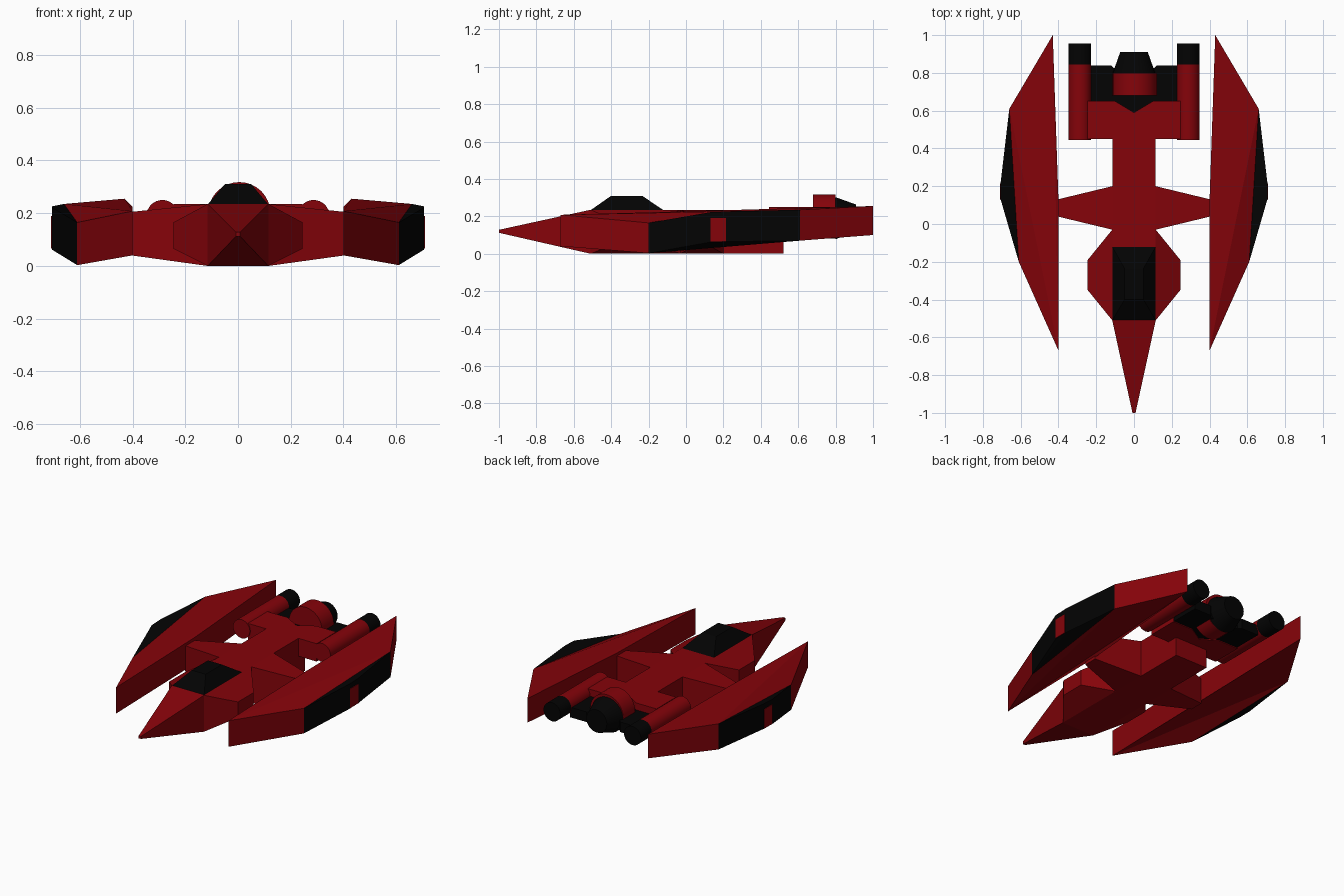
import bpy, bmesh, math
from mathutils import Matrix

if "Cube" in bpy.data.objects:
    bpy.data.objects.remove(bpy.data.objects["Cube"])


def material(name, rgb):
    m = bpy.data.materials.new(name)
    m.diffuse_color = (*rgb, 1)
    m.use_nodes = True
    m.node_tree.nodes["Principled BSDF"].inputs["Base Color"].default_value = m.diffuse_color
    return m


RED = material("red_paint", (0.235, 0.001, 0.003))
BLACK = material("black_trim", (0.001, 0.001, 0.001))


def finish(name, bm, mat):
    bmesh.ops.recalc_face_normals(bm, faces=bm.faces)
    me = bpy.data.meshes.new(name)
    bm.to_mesh(me)
    bm.free()
    me.materials.append(mat)
    ob = bpy.data.objects.new(name, me)
    bpy.context.collection.objects.link(ob)
    return ob


def loft(name, a, b, mat, mirror=False, fan=False):
    """Solid between two matching rings; mirror adds the copy across x = 0."""
    bm = bmesh.new()
    n = len(a)
    for s in ((1, -1) if mirror else (1,)):
        ra, rb = [[bm.verts.new((s * x, y, z)) for x, y, z in r] for r in (a, b)]
        for i in range(n):
            j = (i + 1) % n
            bm.faces.new((ra[i], ra[j], rb[j], rb[i]))
        for r in (ra, rb):
            if fan:
                for i in range(1, n - 1):
                    bm.faces.new((r[0], r[i], r[i + 1]))
            else:
                bm.faces.new(r)
    return finish(name, bm, mat)


def rect_y(hx, z0, z1, y):
    return [(-hx, y, z0), (hx, y, z0), (hx, y, z1), (-hx, y, z1)]


def rect_x(x, y0, y1, z0, z1):
    return [(x, y0, z0), (x, y1, z0), (x, y1, z1), (x, y0, z1)]


def rect_z(hx, y0, y1, z):
    return [(-hx, y0, z), (hx, y0, z), (hx, y1, z), (-hx, y1, z)]


def slab(name, outline, mat, mirror=False):
    """Solid from (x, y, z_bottom, z_top) outline points."""
    return loft(name, [(x, y, b) for x, y, b, t in outline],
                [(x, y, t) for x, y, b, t in outline], mat, mirror, fan=mirror)


def symmetric_slab(name, tip, half, z0, z1, mat):
    """Flat slab from a centre point and the outline of its right half."""
    pts = [tip] + half + [(-x, y) for x, y in reversed(half)]
    return slab(name, [(x, y, z0, z1) for x, y in pts], mat)


def tube(name, x, z, y0, y1, r0, r1, mat, mirror=False):
    bm = bmesh.new()
    for s in ((1, -1) if mirror else (1,)):
        m = Matrix.Translation((s * x, (y0 + y1) / 2, z)) @ Matrix.Rotation(-math.pi / 2, 4, 'X')
        bmesh.ops.create_cone(bm, cap_ends=True, segments=32, radius1=r0,
                              radius2=r1, depth=y1 - y0, matrix=m)
    ob = finish(name, bm, mat)
    bpy.ops.object.select_all(action='DESELECT')
    ob.select_set(True)
    bpy.context.view_layer.objects.active = ob
    bpy.ops.object.shade_smooth_by_angle(angle=math.radians(35))


# Central fuselage: pointed nose, spine and bulging cheeks
loft("nose", rect_y(0.008, 0.112, 0.128, -1.0), rect_y(0.115, 0, 0.235, -0.51), RED)
loft("spine", rect_y(0.115, 0, 0.235, -0.51), rect_y(0.115, 0, 0.235, 0.52), RED)
loft("cheek", rect_x(0.115, -0.51, -0.03, 0, 0.235),
     rect_x(0.245, -0.35, -0.19, 0.065, 0.165), RED, mirror=True)
loft("canopy", rect_z(0.115, -0.51, -0.12, 0.233), rect_z(0.05, -0.40, -0.235, 0.31), BLACK)

# Struts joining the spine to the wings
loft("strut", rect_x(0.115, -0.03, 0.20, 0, 0.235),
     rect_x(0.405, 0.04, 0.13, 0.04, 0.205), RED, mirror=True)

# Long side wings with black outer armour and a red panel
wing = [(0.40, -0.67, 0.04, 0.208), (0.61, -0.20, 0.003, 0.165),
        (0.66, 0.61, 0.07, 0.235), (0.43, 1.0, 0.10, 0.255), (0.40, 0.13, 0.055, 0.225)]
slab("wing", wing, RED, mirror=True)
armour = [wing[1], (0.706, 0.13, 0.062, 0.222), (0.706, 0.22, 0.065, 0.226), wing[2]]
slab("wing_armour", armour, BLACK, mirror=True)
loft("wing_panel", rect_x(0.69, 0.13, 0.215, 0.066, 0.19),
     rect_x(0.709, 0.13, 0.215, 0.066, 0.19), RED, mirror=True)

# Rear engine deck, notched at the back, and the lower black engine block
symmetric_slab("engine_deck", (0, 0.59), [(0.10, 0.65), (0.245, 0.65), (0.245, 0.45)],
               0.12, 0.235, RED)
symmetric_slab("engine_block", (0, 0.585),
               [(0.10, 0.645), (0.24, 0.645), (0.24, 0.84), (0.12, 0.84), (0.10, 0.82)],
               0.125, 0.19, BLACK)

# Engines: two side tubes and one large centre unit
tube("side_engine", 0.287, 0.19, 0.445, 0.845, 0.06, 0.06, RED, mirror=True)
tube("side_exhaust", 0.287, 0.19, 0.845, 0.955, 0.06, 0.06, BLACK, mirror=True)
tube("centre_engine", 0.005, 0.2, 0.68, 0.80, 0.118, 0.118, RED)
tube("centre_exhaust", 0.0, 0.19, 0.80, 0.91, 0.112, 0.073, BLACK)
